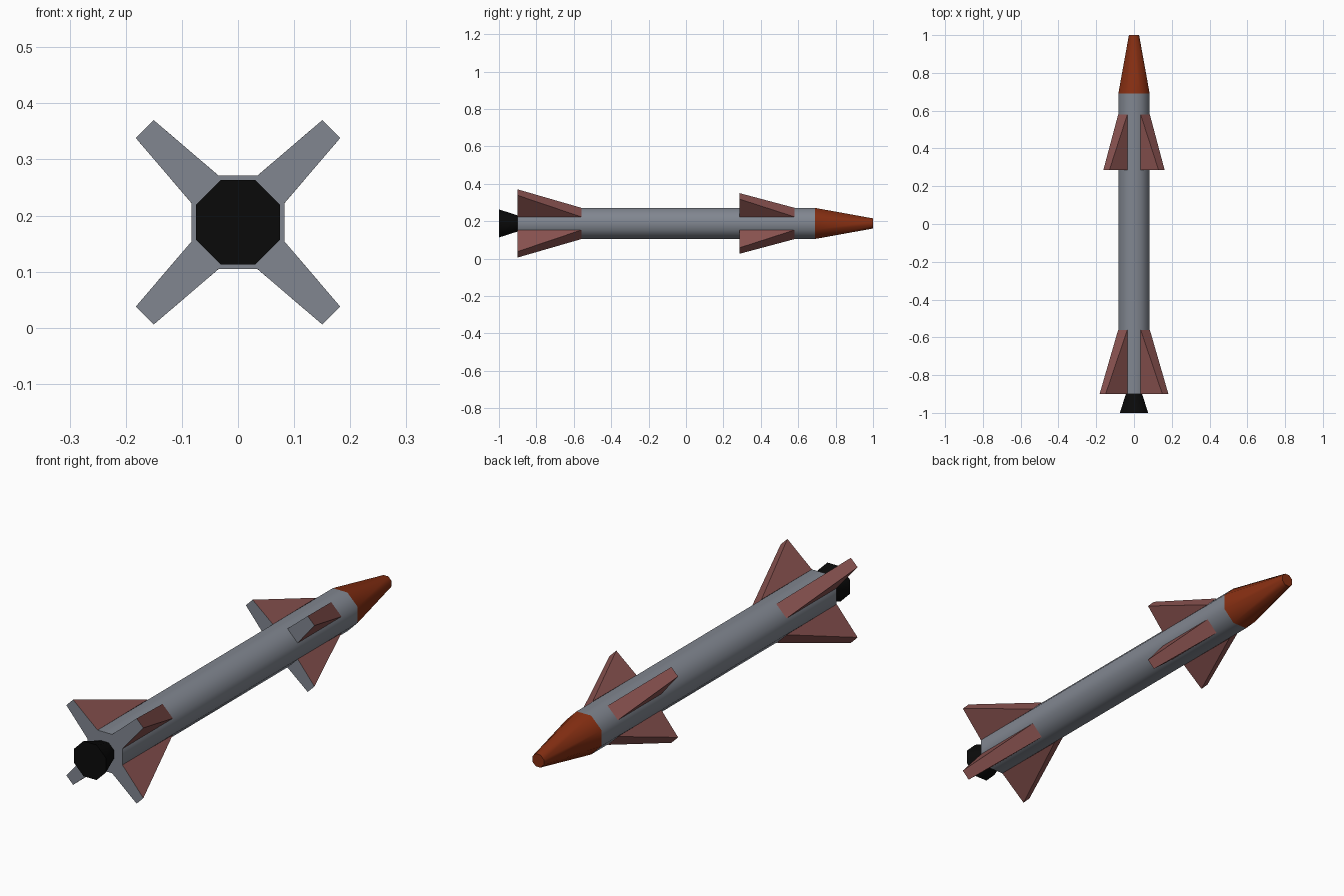
import bpy, bmesh, math
from mathutils import Vector

if "Cube" in bpy.data.objects:
    bpy.data.objects.remove(bpy.data.objects["Cube"])

CZ = 0.188          # height of the missile axis
R = 0.083           # body radius measured to the flats
T8 = math.tan(math.pi / 8)


def material(name, rgb):
    m = bpy.data.materials.new(name)
    m.diffuse_color = (*rgb, 1)
    m.use_nodes = True
    m.node_tree.nodes["Principled BSDF"].inputs["Base Color"].default_value = m.diffuse_color
    return m


GREY = material("body grey", (0.22, 0.24, 0.28))
RED = material("fin dull red", (0.25, 0.085, 0.08))
ORANGE = material("nose rust", (0.24, 0.028, 0.006))
BLACK = material("nozzle black", (0.003, 0.003, 0.003))


def finish(name, bm, mats, smooth_angle=None):
    bmesh.ops.recalc_face_normals(bm, faces=bm.faces)
    me = bpy.data.meshes.new(name)
    bm.to_mesh(me)
    bm.free()
    for m in mats:
        me.materials.append(m)
    ob = bpy.data.objects.new(name, me)
    bpy.context.collection.objects.link(ob)
    if smooth_angle:
        bpy.ops.object.select_all(action='DESELECT')
        ob.select_set(True)
        bpy.context.view_layer.objects.active = ob
        bpy.ops.object.shade_smooth_by_angle(angle=math.radians(smooth_angle))
    return ob


def octagon_tube(name, profile, mat):
    """Eight-sided solid along y from (y, flat radius) pairs."""
    bm = bmesh.new()
    rings = []
    for y, r in profile:
        c = r / math.cos(math.pi / 8)
        angles = [math.pi / 8 + i * math.pi / 4 for i in range(8)]
        rings.append([bm.verts.new((c * math.cos(a), y, CZ + c * math.sin(a))) for a in angles])
    for a, b in zip(rings, rings[1:]):
        for i in range(8):
            j = (i + 1) % 8
            bm.faces.new((a[i], a[j], b[j], b[i]))
    bm.faces.new(rings[0])
    bm.faces.new(rings[-1])
    return finish(name, bm, [mat], 50)


def fin(name, angle, y_front, y_rear, reach, half_tip):
    """Wedge rising from one diagonal side of the body, grey on its rear end."""
    out = Vector((math.cos(angle), 0, math.sin(angle)))
    side = Vector((-math.sin(angle), 0, math.cos(angle)))
    bm = bmesh.new()

    def pair(y, r, h):
        base = Vector((0, y, CZ)) + out * r
        return [bm.verts.new(base + side * s * h) for s in (-1, 1)]

    lead = pair(y_front, R + 0.001, R * T8)
    root = pair(y_rear, R, R * T8)
    tip = pair(y_rear, reach, half_tip)
    bm.faces.new((lead[0], lead[1], tip[1], tip[0]))
    bm.faces.new((lead[0], tip[0], root[0]))
    bm.faces.new((lead[1], root[1], tip[1]))
    bm.faces.new((lead[0], root[0], root[1], lead[1]))
    rear = bm.faces.new((root[0], tip[0], tip[1], root[1]))
    rear.material_index = 1
    return finish(name, bm, [RED, GREY])


# Body, nose and nozzle
octagon_tube("body", [(-0.9, R), (0.69, R)], GREY)
octagon_tube("nose_cone", [(0.69, R), (1.0, 0.027)], ORANGE)
octagon_tube("nozzle", [(-1.0, 0.075), (-0.9, 0.043)], BLACK)

# Four tail fins and four smaller forward fins
for i in range(4):
    a = math.pi / 4 + i * math.pi / 2
    fin(f"tail_fin_{i + 1}", a, -0.56, -0.9, 0.235, 0.0226)
    fin(f"forward_fin_{i + 1}", a, 0.58, 0.285, 0.207, 0.0226)
